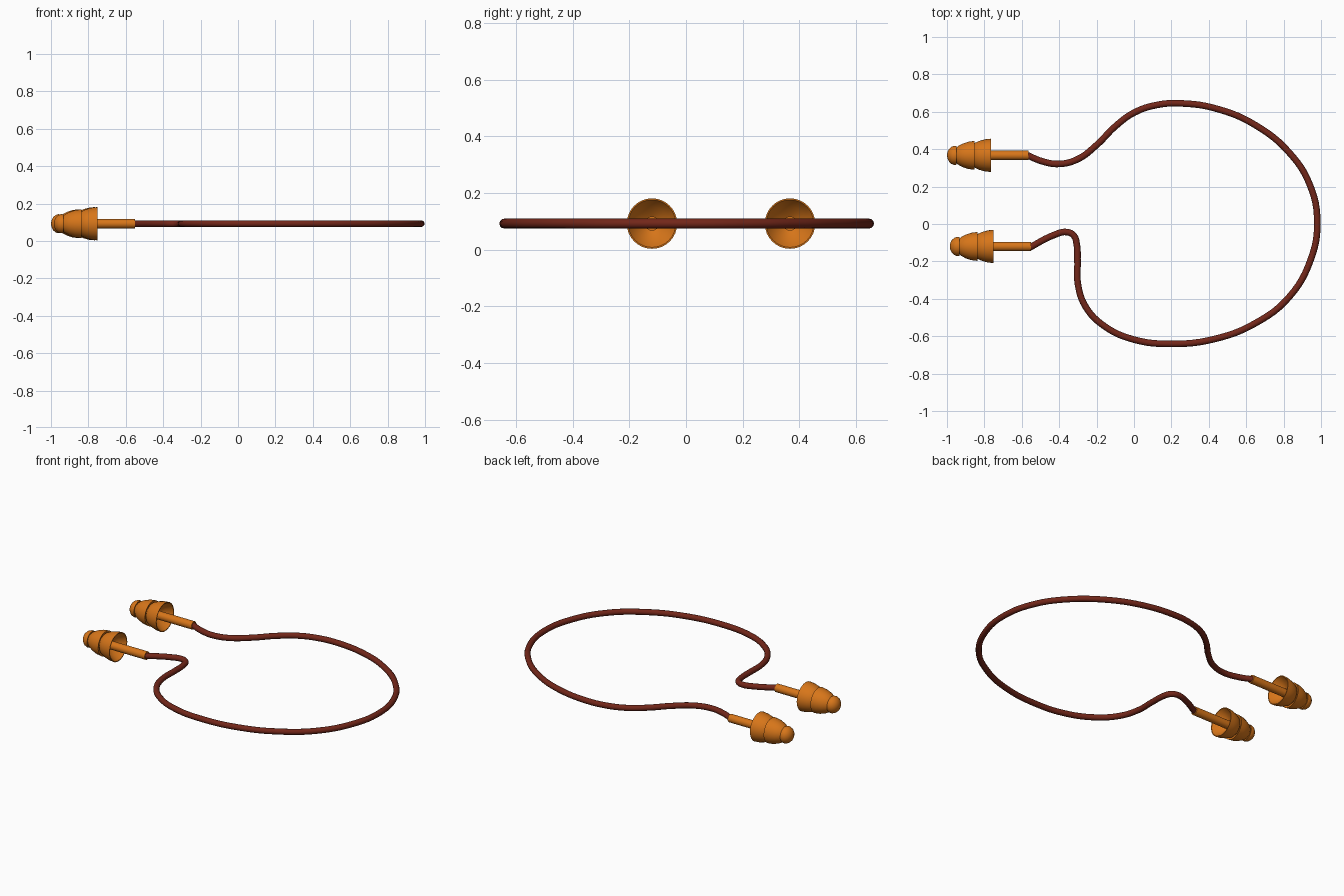
import bpy, bmesh, math

if "Cube" in bpy.data.objects:
    bpy.data.objects.remove(bpy.data.objects["Cube"])

Z = 0.092


def material(name, color):
    m = bpy.data.materials.new(name)
    m.diffuse_color = color
    m.use_nodes = True
    m.node_tree.nodes["Principled BSDF"].inputs["Base Color"].default_value = m.diffuse_color
    return m


orange = material("orange_rubber", (0.68, 0.18, 0.01, 1))
brown = material("brown_cord", (0.17, 0.02, 0.01, 1))


def finish(obj, mat):
    obj.data.materials.append(mat)
    bpy.ops.object.select_all(action='DESELECT')
    obj.select_set(True)
    bpy.context.view_layer.objects.active = obj
    bpy.ops.object.shade_smooth_by_angle(angle=math.radians(35))


def lathe_x(name, profile, loc, mat, segments=32):
    """Spin (distance along x, radius) points around the x axis."""
    bm = bmesh.new()
    vs = [bm.verts.new((x, 0, r)) for x, r in profile]
    es = [bm.edges.new(p) for p in zip(vs, vs[1:])]
    bmesh.ops.spin(bm, geom=vs + es, cent=(0, 0, 0), axis=(1, 0, 0),
                   angle=math.tau, steps=segments)
    bmesh.ops.remove_doubles(bm, verts=bm.verts, dist=1e-5)
    bmesh.ops.recalc_face_normals(bm, faces=bm.faces)
    me = bpy.data.meshes.new(name)
    bm.to_mesh(me)
    bm.free()
    obj = bpy.data.objects.new(name, me)
    bpy.context.collection.objects.link(obj)
    obj.location = loc
    finish(obj, mat)


# Ear plug: round tip, three hollow-backed flanges, stem
plug = [(0, 0), (0.003, 0.018), (0.011, 0.034), (0.024, 0.046), (0.038, 0.051),
        (0.052, 0.050), (0.046, 0.036),
        (0.060, 0.050), (0.085, 0.063), (0.115, 0.073), (0.148, 0.077),
        (0.135, 0.050),
        (0.150, 0.067), (0.175, 0.078), (0.205, 0.086), (0.235, 0.089),
        (0.235, 0.084), (0.195, 0.060), (0.170, 0.025),
        (0.435, 0.025), (0.435, 0)]
for name, x, y in (("ear_plug_back", -1.0, 0.367), ("ear_plug_front", -0.985, -0.12)):
    lathe_x(name, plug, (x, y, Z), orange)

# Cord: smooth loop joining both stems
path = [(-0.58, 0.372), (-0.49, 0.335), (-0.40, 0.321), (-0.30, 0.347),
        (-0.20, 0.422), (-0.10, 0.522), (0, 0.595), (0.12, 0.636),
        (0.25, 0.645), (0.45, 0.614), (0.65, 0.528), (0.83, 0.382),
        (0.94, 0.21), (0.98, 0.01), (0.945, -0.19), (0.83, -0.39),
        (0.65, -0.53), (0.43, -0.615), (0.20, -0.641), (0, -0.618),
        (-0.16, -0.545), (-0.26, -0.44), (-0.30, -0.32), (-0.302, -0.20),
        (-0.306, -0.11), (-0.322, -0.062), (-0.36, -0.043), (-0.43, -0.060),
        (-0.56, -0.127)]
cu = bpy.data.curves.new("cord", 'CURVE')
cu.dimensions = '3D'
cu.bevel_depth = 0.0175
cu.bevel_resolution = 4
cu.use_fill_caps = True
cu.resolution_u = 6
sp = cu.splines.new('BEZIER')
sp.bezier_points.add(len(path) - 1)
for p, (x, y) in zip(sp.bezier_points, path):
    p.co = (x, y, Z)
    p.handle_left_type = p.handle_right_type = 'AUTO'
cord = bpy.data.objects.new("cord", cu)
bpy.context.collection.objects.link(cord)
bpy.ops.object.select_all(action='DESELECT')
cord.select_set(True)
bpy.context.view_layer.objects.active = cord
bpy.ops.object.convert(target='MESH')
finish(bpy.context.view_layer.objects.active, brown)
